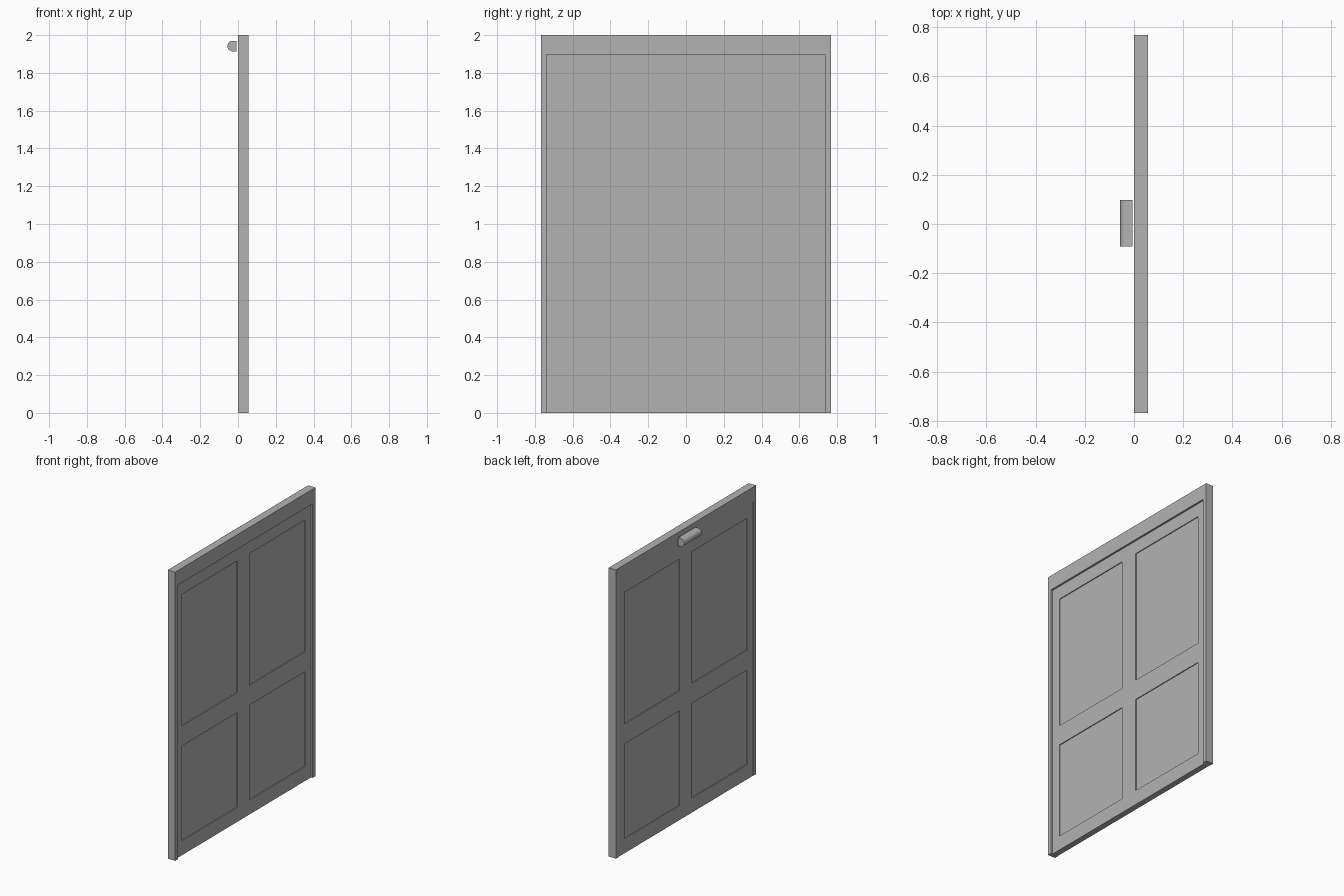
import bpy, bmesh, math
from mathutils import Vector

if "Cube" in bpy.data.objects:
    bpy.data.objects.remove(bpy.data.objects["Cube"])


def finish(bm, name):
    bmesh.ops.recalc_face_normals(bm, faces=bm.faces)
    mesh = bpy.data.meshes.new(name)
    bm.to_mesh(mesh)
    bm.free()
    obj = bpy.data.objects.new(name, mesh)
    bpy.context.collection.objects.link(obj)
    return obj


def extrude_outline(name, points, direction):
    bm = bmesh.new()
    face = bm.faces.new([bm.verts.new(p) for p in points])
    new = bmesh.ops.extrude_face_region(bm, geom=[face], use_keep_orig=True)["geom"]
    bmesh.ops.translate(bm, vec=direction,
                        verts=[v for v in new if isinstance(v, bmesh.types.BMVert)])
    return finish(bm, name)


# Door frame: two posts and a header in one outline
W, IN, H, TOP, DEPTH = 0.767, 0.738, 2.0, 1.898, 0.056
outline = [(-W, 0), (-W, H), (W, H), (W, 0), (IN, 0), (IN, TOP), (-IN, TOP), (-IN, 0)]
extrude_outline("door_frame", [(0, y, z) for y, z in outline], (DEPTH, 0, 0))

# Door leaf, set back from the frame, mostly on the outer face
bm = bmesh.new()
bmesh.ops.create_cube(bm, size=1)
for v in bm.verts:
    v.co = (0.002 if v.co.x < 0 else 0.043,
            math.copysign(IN, v.co.y), 0 if v.co.z < 0 else TOP)

# Four sunken panels on each face
cols = [(-0.673, -0.067), (0.067, 0.673)]
rows = [(0.10, 0.757), (0.895, 1.807)]
for spans, axis in ((cols, Vector((0, 1, 0))), (rows, Vector((0, 0, 1)))):
    for cut in [c for span in spans for c in span]:
        bmesh.ops.bisect_plane(bm, geom=bm.verts[:] + bm.edges[:] + bm.faces[:],
                               plane_co=axis * cut, plane_no=axis)
bm.normal_update()


def inside(value, spans):
    return any(a < value < b for a, b in spans)


panels = []
for f in bm.faces:
    c = f.calc_center_median()
    if abs(f.normal.x) > 0.9 and inside(c.y, cols) and inside(c.z, rows):
        panels.append(f)
bmesh.ops.inset_individual(bm, faces=panels, thickness=0, depth=-0.006)
finish(bm, "door_leaf")

# Door closer: D-shaped bar by the header
R, ZC, STEPS = 0.028, 1.942, 16
profile = [(-0.007, ZC - R)]
for i in range(STEPS + 1):
    a = -math.pi / 2 - math.pi * i / STEPS
    profile.append((-0.028 + R * math.cos(a), ZC + R * math.sin(a)))
profile.append((-0.007, ZC + R))
closer = extrude_outline("door_closer", [(x, -0.092, z) for x, z in profile], (0, 0.19, 0))
bpy.context.view_layer.objects.active = closer
closer.select_set(True)
bpy.ops.object.shade_smooth_by_angle(angle=math.radians(30))

# Mid grey finish on every part
grey = bpy.data.materials.new("mid_grey")
grey.diffuse_color = (0.45, 0.45, 0.45, 1)
grey.use_nodes = True
grey.node_tree.nodes["Principled BSDF"].inputs["Base Color"].default_value = grey.diffuse_color
for obj in bpy.data.objects:
    obj.data.materials.append(grey)
